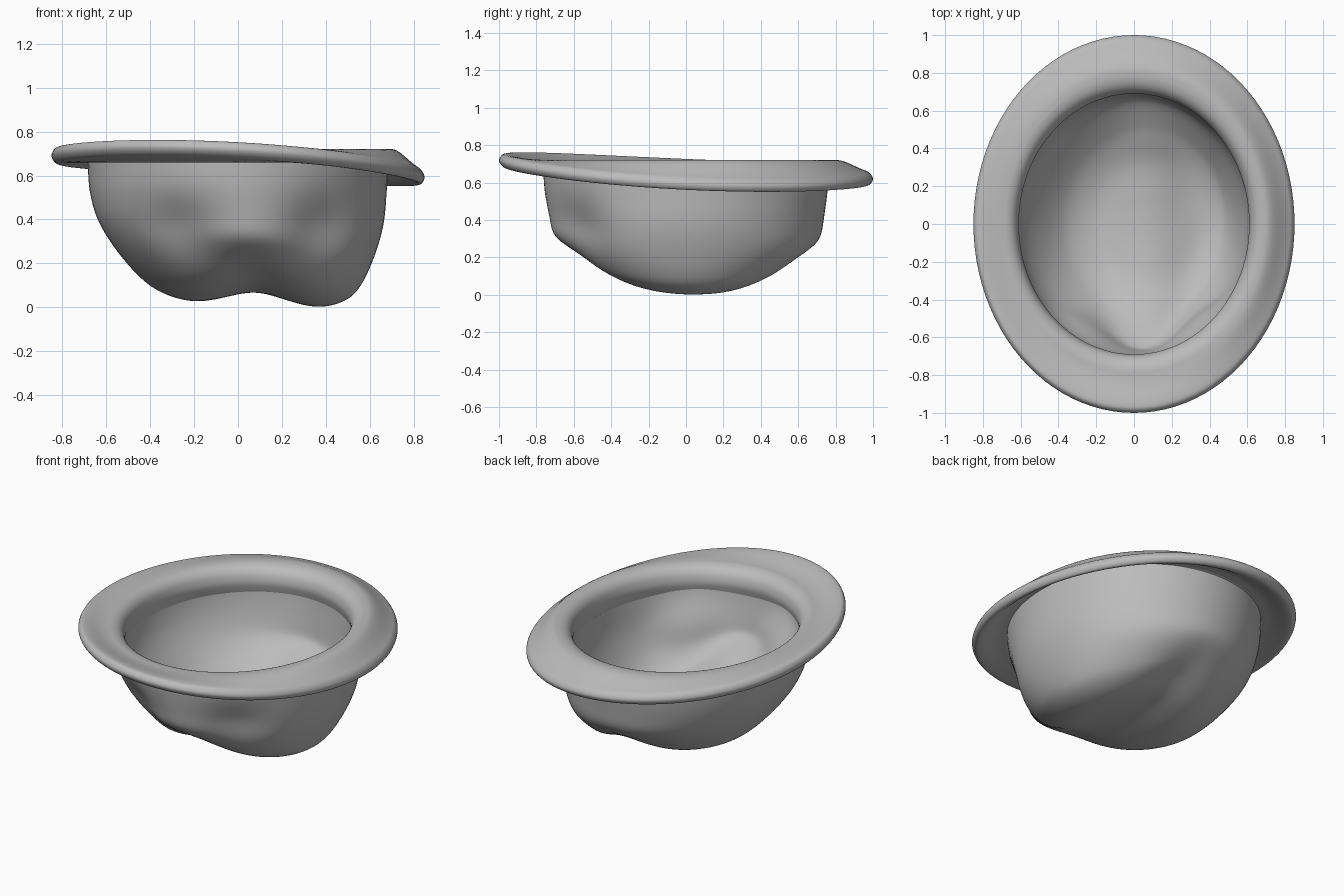
import bpy, bmesh, math
from mathutils import Vector

if "Cube" in bpy.data.objects:
    bpy.data.objects.remove(bpy.data.objects["Cube"])

SEG = 96
felt = bpy.data.materials.new("grey_felt")
felt.diffuse_color = (0.5, 0.5, 0.5, 1)
felt.use_nodes = True
felt.node_tree.nodes["Principled BSDF"].inputs["Base Color"].default_value = felt.diffuse_color


def smooth(a, b, v):
    t = max(0.0, min(1.0, (v - a) / (b - a)))
    return t * t * (3 - 2 * t)


def curve(pts, n):
    """Catmull-Rom samples through a 2D profile."""
    out = []
    for i in range(len(pts) - 1):
        p = [Vector(pts[max(0, min(len(pts) - 1, i + k))]) for k in (-1, 0, 1, 2)]
        for j in range(n):
            t = j / n
            out.append(0.5 * (2 * p[1] + (p[2] - p[0]) * t
                              + (2 * p[0] - 5 * p[1] + 4 * p[2] - p[3]) * t * t
                              + (3 * p[1] - p[0] - 3 * p[2] + p[3]) * t ** 3))
    return out + [Vector(pts[-1])]


def loft(name, rings, closed=False, cap=None):
    bm = bmesh.new()
    loops = [[bm.verts.new(p) for p in ring] for ring in rings]
    if closed:
        loops.append(loops[0])
    for a, b in zip(loops, loops[1:]):
        for i in range(SEG):
            j = (i + 1) % SEG
            bm.faces.new((a[i], a[j], b[j], b[i]))
    if cap is not None:
        c = bm.verts.new(cap)
        for i in range(SEG):
            bm.faces.new((c, loops[0][(i + 1) % SEG], loops[0][i]))
    bmesh.ops.recalc_face_normals(bm, faces=bm.faces)
    me = bpy.data.meshes.new(name)
    bm.to_mesh(me)
    bm.free()
    me.materials.append(felt)
    for f in me.polygons:
        f.use_smooth = True
    ob = bpy.data.objects.new(name, me)
    bpy.context.collection.objects.link(ob)
    return ob


# Crown: leaning bowl with a long crease and two front pinches
def crown_point(rho, z, ang):
    x, y = 0.686 * rho * math.cos(ang), 0.764 * rho * math.sin(ang)
    low = max(0.0, 1 - z / 0.55)
    crease = 0.055 * math.exp(-(x / 0.17) ** 2) * (1 - smooth(0.55, 0.95, rho))
    tilt = low * (-0.045 * x - 0.035 * y) + 0.28 * y * y * low * low
    y *= 1 + 0.065 * math.exp(-((z - 0.23) / 0.12) ** 2)
    p = Vector((x + 0.08 * low ** 1.6, y, z + crease + tilt + 0.012))
    for cx, cy, cz, depth in ((-0.28, -0.65, 0.34, 0.07), (0.40, -0.62, 0.34, 0.06)):
        d = (p.x - cx) ** 2 / 0.04 + (p.y - cy) ** 2 / 0.05 + (p.z - cz) ** 2 / 0.025
        p += Vector((-cx * 0.8, -cy, 0.06)).normalized() * depth * math.exp(-d)
    return p


def angle(i):
    return 2 * math.pi * i / SEG


profile = curve([(0.0, 0), (0.22, 0), (0.45, 0.003), (0.63, 0.045), (0.75, 0.12),
                 (0.87, 0.25), (0.95, 0.38), (0.987, 0.52), (1.0, 0.67)], 6)
crown = loft("crown", [[crown_point(p[0], p[1], angle(i)) for i in range(SEG)]
                       for p in profile[1:]], cap=crown_point(0, 0, 0))
# outward normals, wall grows inward
me = crown.data
if max(me.polygons, key=lambda f: f.center.x).normal.x < 0:
    me.flip_normals()
wall = crown.modifiers.new("wall", 'SOLIDIFY')
wall.thickness = 0.055
wall.offset = -1


# Brim: rolls out of the opening, then blends into a tilted rounded edge
def brim_point(u, h, ang):
    c, s = math.cos(ang), math.sin(ang)
    x, y = (0.61 + 0.24 * u) * c, (0.69 + 0.31 * u) * s
    w = smooth(0.36, 1.0, u)
    edge = 0.656 - 0.05 * c - 0.05 * s - 0.014 * math.cos(2 * ang)
    return Vector((x, y, (1 - w) * 0.69 + w * edge + h))


section = curve([(0.14, -0.13), (0.07, -0.14), (0.02, -0.10), (0.0, -0.06), (0.04, -0.015),
                 (0.13, 0.014), (0.25, 0.028), (0.38, 0.031), (0.6, 0.033), (0.85, 0.035),
                 (0.95, 0.027), (1.0, 0.0), (0.95, -0.028), (0.85, -0.038), (0.6, -0.034),
                 (0.35, -0.031), (0.22, -0.036), (0.14, -0.13)], 4)[:-1]
loft("brim", [[brim_point(p[0], p[1], angle(i)) for i in range(SEG)] for p in section],
     closed=True)
